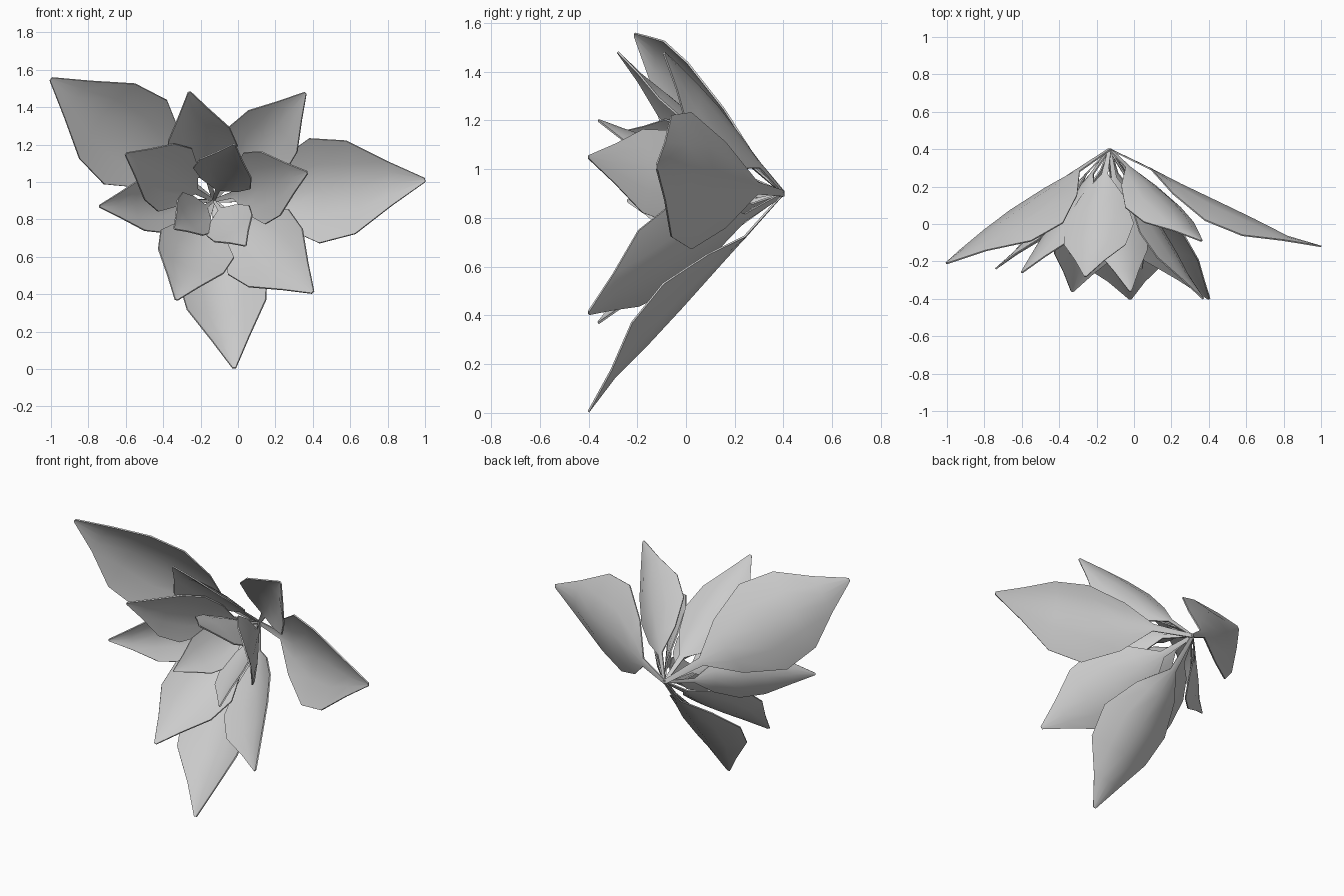
import bpy, math
from mathutils import Vector

if "Cube" in bpy.data.objects:
    bpy.data.objects.remove(bpy.data.objects["Cube"])

BASE = Vector((-0.13, 0.40, 0.90))

grey = bpy.data.materials.new("petal_grey")
grey.diffuse_color = (0.6, 0.6, 0.6, 1)
grey.use_nodes = True
grey.node_tree.nodes["Principled BSDF"].inputs["Base Color"].default_value = grey.diffuse_color

# Petal template: position along the length, half width, forward cup of the edge,
# forward offset of the midrib, share of the extra bend
ROWS = [(0, .010, 0, 0, 0), (.2, .020, 0, 0, .3), (.34, .14, .045, 0, .8),
        (.52, .225, .085, 0, 1), (.69, .20, .075, .003, 1),
        (.85, .095, .018, .012, .8), (1, .008, 0, 0, 0)]
ACROSS = (-1, -.5, 0, .5, 1)

# Petal name, tip position, width factor, cup factor, extra bend
PETALS = [
    ("outer_upper_left", (-1.00, -.21, 1.55), 1.0, .95, -.01),
    ("outer_right", (1.00, -.12, 1.01), 1.0, 1.0, .012),
    ("outer_bottom", (-.02, -.40, .005), .88, 1.0, 0),
    ("middle_lower_right", (.40, -.40, .41), .98, .75, 0),
    ("middle_lower_left", (-.33, -.36, .37), .98, .75, 0),
    ("middle_left", (-.74, -.24, .87), .8, .9, 0),
    ("middle_upper_left", (-.60, -.26, 1.15), 1.0, .75, 0),
    ("middle_top", (-.26, -.28, 1.48), .93, .9, 0),
    ("middle_upper_right", (.36, -.09, 1.475), .95, .9, 0),
    ("inner_right", (.37, -.40, 1.05), .93, .65, 0),
    ("inner_top", (-.02, -.36, 1.20), .88, .6, 0),
    ("inner_bottom", (.04, -.24, .66), .88, .4, 0),
    ("inner_left", (-.34, -.16, .75), .95, .5, 0),
]


def petal(name, tip, width, curl, bend):
    axis = Vector(tip) - BASE
    length = axis.length
    side = axis.cross(Vector((0, 1, 0))).normalized()
    front = side.cross(axis).normalized()
    if front.y > 0:
        front = -front
    verts = []
    for t, half, cup, mid, share in ROWS:
        for s in ACROSS:
            lift = cup * curl * s * s + mid + bend * share
            verts.append(BASE + axis * t + side * (s * half * width * length)
                         + front * (lift * length))
    n = len(ACROSS)
    faces = [(r * n + c, r * n + c + 1, r * n + n + c + 1, r * n + n + c)
             for r in range(len(ROWS) - 1) for c in range(n - 1)]
    mesh = bpy.data.meshes.new(name)
    mesh.from_pydata(verts, [], faces)
    mesh.materials.append(grey)
    obj = bpy.data.objects.new(name, mesh)
    bpy.context.collection.objects.link(obj)
    # Thin sheet with smooth faces and crisp rims
    solid = obj.modifiers.new("thickness", 'SOLIDIFY')
    solid.thickness = 0.008
    solid.offset = 0
    bpy.ops.object.select_all(action='DESELECT')
    obj.select_set(True)
    bpy.context.view_layer.objects.active = obj
    bpy.ops.object.modifier_apply(modifier="thickness")
    bpy.ops.object.shade_smooth_by_angle(angle=math.radians(40))


for name, tip, width, curl, bend in PETALS:
    petal(name + "_petal", tip, width, curl, bend)
